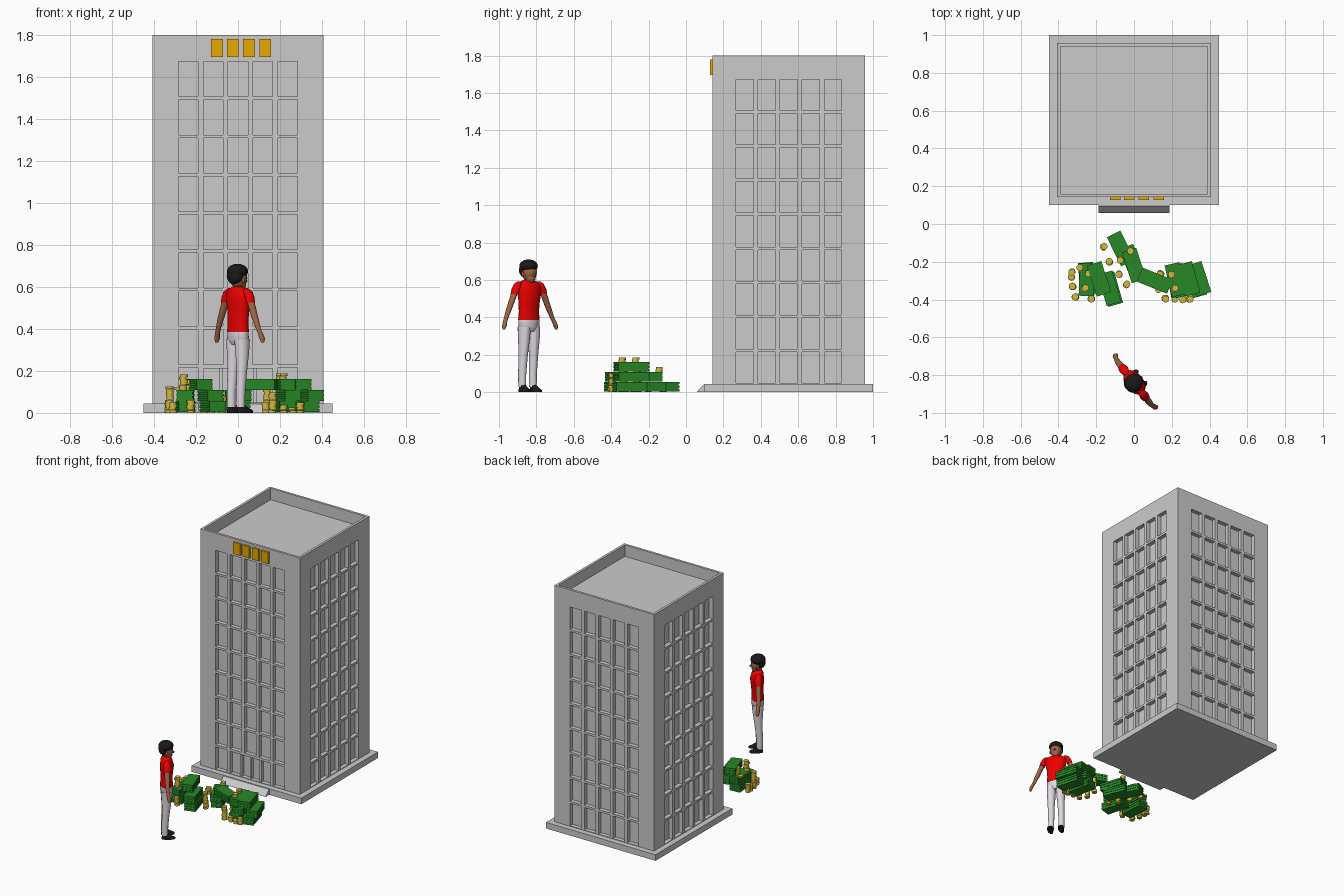
import bpy, bmesh, math, random
from mathutils import Matrix, Vector

if "Cube" in bpy.data.objects:
    bpy.data.objects.remove(bpy.data.objects["Cube"])

random.seed(4)


def mat(name, rgb):
    m = bpy.data.materials.new(name)
    m.diffuse_color = (*rgb, 1)
    m.use_nodes = True
    m.node_tree.nodes["Principled BSDF"].inputs["Base Color"].default_value = m.diffuse_color
    return m


GREEN = mat("note_green", (0.02, 0.25, 0.02))
GOLD = mat("gold", (0.65, 0.48, 0.05))
SIGN = mat("sign_gold", (0.8, 0.4, 0.0))
RED = mat("shirt_red", (0.85, 0.0, 0.0))
WHITE = mat("trouser_white", (0.75, 0.7, 0.75))
SKIN = mat("skin", (0.35, 0.13, 0.06))
BLACK = mat("black", (0.01, 0.01, 0.01))


def finish(name, bm, m=None, smooth=None):
    bmesh.ops.recalc_face_normals(bm, faces=bm.faces)
    me = bpy.data.meshes.new(name)
    bm.to_mesh(me)
    bm.free()
    ob = bpy.data.objects.new(name, me)
    bpy.context.collection.objects.link(ob)
    if m:
        me.materials.append(m)
    if smooth:
        bpy.ops.object.select_all(action='DESELECT')
        ob.select_set(True)
        bpy.context.view_layer.objects.active = ob
        bpy.ops.object.shade_smooth_by_angle(angle=math.radians(smooth))
    return ob


def add_box(bm, lo, hi, frame=Matrix()):
    lo, hi = Vector(lo), Vector(hi)
    size = Matrix.Diagonal((*(hi - lo), 1))
    bmesh.ops.create_cube(bm, size=1, matrix=frame @ Matrix.Translation((lo + hi) / 2) @ size)


def add_loft(bm, rings, frame, n=16):
    # rings: (x, y, z, rx, ry) horizontal ellipses from bottom to top
    loops = []
    for x, y, z, rx, ry in rings:
        loops.append([bm.verts.new(frame @ Vector((x + rx * math.cos(a), y + ry * math.sin(a), z)))
                      for a in (2 * math.pi * i / n for i in range(n))])
    for a, b in zip(loops, loops[1:]):
        for i in range(n):
            bm.faces.new((a[i], a[(i + 1) % n], b[(i + 1) % n], b[i]))
    bm.faces.new(loops[0])
    bm.faces.new(loops[-1])


def add_ball(bm, c, r, frame):
    bmesh.ops.create_uvsphere(bm, u_segments=20, v_segments=12, radius=1,
                              matrix=frame @ Matrix.Translation(c) @ Matrix.Diagonal((*r, 1)))


# Tower: a block with windows, doorway and roof well cut out
CY, HALF, DEPTH = 0.55, 0.408, 0.03
bm = bmesh.new()
add_box(bm, (-HALF, CY - HALF, 0.02), (HALF, CY + HALF, 1.8))
tower = finish("tower", bm)

bm = bmesh.new()
add_box(bm, (-0.39, CY - 0.39, 1.715), (0.39, CY + 0.39, 1.9))
for side in range(4):
    frame = Matrix.Translation((0, CY, 0)) @ Matrix.Rotation(side * math.pi / 2, 4, 'Z')
    for row in range(9):
        z = 0.049 + row * 0.1822
        for col in range(-2, 3):
            if side == 0 and row == 0 and abs(col) < 2:
                continue
            x = col * 0.118
            add_box(bm, (x - 0.0465, -HALF - 0.05, z), (x + 0.0465, -HALF + DEPTH, z + 0.166), frame)
add_box(bm, (-0.165, CY - HALF - 0.05, 0.049), (0.165, CY - HALF + DEPTH, 0.212))
cutter = finish("opening_cutter", bm)
cutter.hide_render = True
mod = tower.modifiers.new("openings", 'BOOLEAN')
mod.operation, mod.solver, mod.object = 'DIFFERENCE', 'EXACT', cutter
bpy.context.view_layer.objects.active = tower
bpy.ops.object.modifier_apply(modifier=mod.name)
bpy.data.objects.remove(cutter)

# Entrance doors: posts between the door panels
bm = bmesh.new()
for x, w in ((-0.08, 0.008), (0, 0.005), (0.08, 0.008)):
    add_box(bm, (x - w, 0.152, 0.045), (x + w, 0.175, 0.215))
finish("door_posts", bm)

# Plinth and entrance ramp
bm = bmesh.new()
add_box(bm, (-0.45, 0.1, 0), (0.45, 1.0, 0.045))
finish("plinth", bm)
bm = bmesh.new()
profile = [(0.058, 0), (0.11, 0), (0.11, 0.042), (0.095, 0.042), (0.063, 0.008)]
face = bm.faces.new([bm.verts.new((-0.187, y, z)) for y, z in profile])
ext = bmesh.ops.extrude_face_region(bm, geom=[face])
bmesh.ops.translate(bm, vec=(0.374, 0, 0), verts=[v for v in ext['geom'] if isinstance(v, bmesh.types.BMVert)])
finish("entrance_ramp", bm)

# Sign: four plain raised blocks
bm = bmesh.new()
for x in (-0.1, -0.025, 0.052, 0.13):
    add_box(bm, (x - 0.028, 0.127, 1.695), (x + 0.028, 0.145, 1.78))
finish("sign_blocks", bm, SIGN)

# Bundles of notes: (x, y, layer, angle)
bundles = [(-0.07, -0.13, 0, -64), (0.0, -0.22, 1, -72), (-0.01, -0.2, 0, -68), (0.11, -0.3, 2, -22),
           (0.22, -0.3, 0, -78), (0.325, -0.3, 0, -74), (0.24, -0.3, 1, -75), (0.345, -0.29, 1, -72),
           (0.22, -0.295, 2, -77), (0.29, -0.29, 2, -75),
           (-0.25, -0.29, 0, -85), (-0.12, -0.345, 0, -74), (-0.25, -0.295, 1, -92),
           (-0.13, -0.34, 1, -74), (-0.185, -0.29, 2, -72)]
for i, (x, y, layer, ang) in enumerate(bundles):
    frame = Matrix.Translation((x, y, 0.004 + layer * 0.053)) @ Matrix.Rotation(math.radians(ang), 4, 'Z')
    bm = bmesh.new()
    for z0, z1, inset in ((0, 0.014, 0), (0.014, 0.02, 0.003), (0.02, 0.033, 0),
                          (0.033, 0.039, 0.003), (0.039, 0.052, 0)):
        add_box(bm, (-0.086 + inset, -0.04 + inset, z0), (0.086 - inset, 0.04 - inset, z1), frame)
    finish(f"note_bundle_{i + 1}", bm, GREEN)

# Coin stacks: (x, y, bottom z, count)
stacks = [(-0.16, -0.12, 0, 4), (-0.13, -0.2, 0, 4), (-0.075, -0.19, 0.056, 2), (-0.02, -0.145, 0.109, 2),
          (-0.08, -0.265, 0, 3), (-0.04, -0.32, 0, 2),
          (-0.33, -0.255, 0, 5), (-0.325, -0.33, 0, 10), (-0.31, -0.385, 0, 4), (-0.26, -0.34, 0.109, 6),
          (-0.24, -0.26, 0.109, 4), (-0.225, -0.395, 0, 5), (-0.29, -0.23, 0.109, 1), (-0.33, -0.28, 0, 4),
          (0.14, -0.265, 0, 9), (0.2, -0.27, 0.162, 2), (0.215, -0.34, 0.162, 2), (0.13, -0.345, 0, 4),
          (0.165, -0.395, 0, 8), (0.215, -0.395, 0, 3), (0.26, -0.4, 0, 2), (0.295, -0.395, 0, 4)]
for i, (x, y, z, count) in enumerate(stacks):
    bm = bmesh.new()
    for k in range(count):
        pos = (x + random.uniform(-1, 1) * 0.003, y + random.uniform(-1, 1) * 0.003, z + 0.0062 + k * 0.0125)
        bmesh.ops.create_cone(bm, cap_ends=True, segments=20, radius1=0.018, radius2=0.018,
                              depth=0.012, matrix=Matrix.Translation(pos))
    finish(f"coin_stack_{i + 1}", bm, GOLD, 40)

# Person: built facing +x, then turned towards the building
P = Matrix.Translation((0, -0.84, 0)) @ Matrix.Rotation(math.radians(38), 4, 'Z')
parts = {k: bmesh.new() for k in ("shirt", "trousers", "arms", "shoes", "head", "hair")}
add_loft(parts["shirt"], [(0, 0, 0.385, 0.043, 0.065), (0, 0, 0.43, 0.04, 0.061), (0.002, 0, 0.48, 0.043, 0.063),
                          (0.004, 0, 0.53, 0.047, 0.072), (0, 0, 0.57, 0.04, 0.076),
                          (-0.002, 0, 0.59, 0.03, 0.055), (-0.002, 0, 0.602, 0.02, 0.026)], P, 24)
add_loft(parts["trousers"], [(0, 0, 0.325, 0.03, 0.045), (0, 0, 0.35, 0.043, 0.064),
                             (0, 0, 0.392, 0.041, 0.063)], P, 24)
for s in (1, -1):
    add_loft(parts["trousers"], [(-0.012, s * 0.036, 0.028, 0.022, 0.02), (-0.012, s * 0.036, 0.1, 0.023, 0.021),
                                 (-0.004, s * 0.035, 0.2, 0.026, 0.024), (0, s * 0.033, 0.29, 0.035, 0.03),
                                 (0, s * 0.032, 0.35, 0.04, 0.032)], P)
    add_loft(parts["shoes"], [(0.012, s * 0.038, 0, 0.046, 0.019), (0.012, s * 0.038, 0.012, 0.046, 0.02),
                              (0.0, s * 0.037, 0.024, 0.032, 0.018), (-0.012, s * 0.036, 0.04, 0.019, 0.017)], P)
    # sleeve
    add_loft(parts["shirt"], [(0, s * 0.098, 0.525, 0.023, 0.02), (0, s * 0.088, 0.555, 0.025, 0.021),
                              (0, s * 0.075, 0.58, 0.021, 0.019), (0, s * 0.066, 0.592, 0.01, 0.01)], P)
    # arm and hand
    add_loft(parts["arms"], [(0.01, s * 0.178, 0.335, 0.008, 0.006), (0.01, s * 0.174, 0.355, 0.015, 0.011),
                             (0.006, s * 0.166, 0.378, 0.013, 0.011), (0.002, s * 0.155, 0.4, 0.012, 0.012),
                             (0, s * 0.133, 0.45, 0.016, 0.016), (0, s * 0.117, 0.485, 0.017, 0.017),
                             (0, s * 0.09, 0.55, 0.019, 0.018)], P)
    add_ball(parts["head"], (0, s * 0.041, 0.632), (0.009, 0.006, 0.014), P)
# neck, skull, jaw and nose
add_loft(parts["head"], [(-0.004, 0, 0.585, 0.02, 0.022), (-0.003, 0, 0.625, 0.02, 0.021)], P)
add_ball(parts["head"], (0.003, 0, 0.642), (0.043, 0.04, 0.05), P)
add_ball(parts["head"], (0.015, 0, 0.613), (0.027, 0.028, 0.032), P)
add_ball(parts["head"], (0.047, 0, 0.627), (0.008, 0.006, 0.009), P)
# hair: cap plus fuller back
add_ball(parts["hair"], (-0.003, 0, 0.674), (0.051, 0.049, 0.036), P)
add_ball(parts["hair"], (-0.018, 0, 0.652), (0.036, 0.046, 0.042), P)
colours = {"shirt": RED, "trousers": WHITE, "arms": SKIN, "shoes": BLACK, "head": SKIN, "hair": BLACK}
for key, bm in parts.items():
    finish(key, bm, colours[key], 50)
